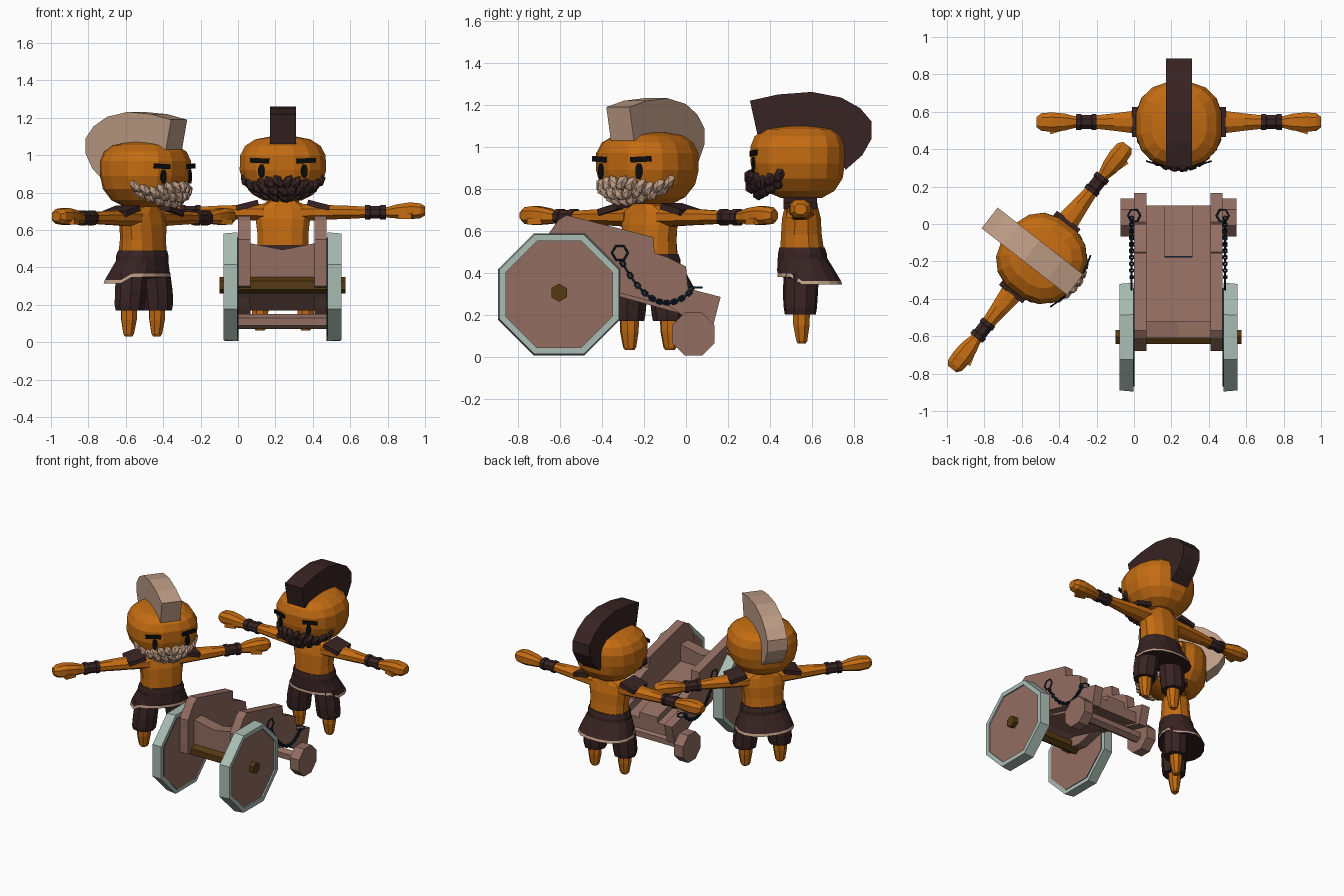
import bpy, bmesh
from math import sin, cos, pi, radians
from mathutils import Matrix, Vector

if "Cube" in bpy.data.objects:
    bpy.data.objects.remove(bpy.data.objects["Cube"])


def material(name, r, g, b):
    m = bpy.data.materials.new(name)
    m.use_nodes = True
    m.diffuse_color = (r, g, b, 1)
    m.node_tree.nodes["Principled BSDF"].inputs["Base Color"].default_value = (r, g, b, 1)
    return m


skin = material("orange skin", .55, .15, .006)
dark = material("dark hair and cloth", .04, .017, .017)
pale = material("pale hair and trim", .52, .34, .24)
black = material("black", .004, .004, .005)
wood = material("dusty wood", .29, .155, .12)
rim = material("pale metal", .40, .51, .46)
axle_wood = material("dark axle wood", .09, .042, .006)
iron = material("blue iron", .006, .018, .04)


def finish(name, bm, mats, M):
    bmesh.ops.recalc_face_normals(bm, faces=bm.faces)
    me = bpy.data.meshes.new(name)
    bm.to_mesh(me)
    bm.free()
    for m in mats:
        me.materials.append(m)
    ob = bpy.data.objects.new(name, me)
    ob.matrix_world = M
    bpy.context.collection.objects.link(ob)
    return ob


def spow(v, p):
    return (1 if v >= 0 else -1) * abs(v) ** (2 / p)


# Rings (position, radius a, radius b, centre a, centre b) joined along an axis
def loft(name, rings, n, mats, M, axis="z", p=2, colour=lambda i: 0, tweak=None):
    bm = bmesh.new()
    loops = []
    for k, (t, ra, rb, ca, cb) in enumerate(rings):
        loop = []
        for i in range(n):
            a = 2 * pi * (i + .5) / n
            u, v = ca + ra * spow(cos(a), p), cb + rb * spow(sin(a), p)
            co = Vector((u, v, t) if axis == "z" else (t, u, v))
            if tweak:
                tweak(k, co)
            loop.append(bm.verts.new(co))
        loops.append(loop)
    for k in range(len(loops) - 1):
        for i in range(n):
            j = (i + 1) % n
            f = bm.faces.new((loops[k][i], loops[k][j], loops[k + 1][j], loops[k + 1][i]))
            f.material_index = colour(k)
    bm.faces.new(loops[0]).material_index = colour(-1)
    bm.faces.new(loops[-1]).material_index = colour(len(loops))
    return finish(name, bm, mats, M)


# Outline in y, z extruded along x
def prism(name, outline, x0, x1, mat, M=Matrix()):
    bm = bmesh.new()
    a = [bm.verts.new((x0, y, z)) for y, z in outline]
    b = [bm.verts.new((x1, y, z)) for y, z in outline]
    bm.faces.new(a)
    bm.faces.new(b)
    for i in range(len(a)):
        j = (i + 1) % len(a)
        bm.faces.new((a[i], a[j], b[j], b[i]))
    return finish(name, bm, [mat], M)


def box(name, size, loc, rot, mat, M):
    bm = bmesh.new()
    bmesh.ops.create_cube(bm, size=1, matrix=Matrix.Diagonal((*size, 1)))
    local = Matrix.Translation(loc) @ rot
    return finish(name, bm, [mat], M @ local)


def beard(name, mat, M):
    bm = bmesh.new()
    # rows: reach, height, side lift, tuft count, spread
    for reach, z, lift, n, spread in ((.85, .782, .05, 9, 62), (1, .812, .055, 11, 66),
                                      (1.03, .857, -.015, 6, 30)):
        for i in range(n):
            s = 2 * i / (n - 1) - 1
            a = radians(spread) * s
            pos = Vector((.215 * reach * sin(a), -.228 * reach * cos(a), z + lift * s * s))
            tilt = Matrix.Rotation(a, 4, 'Z') @ Matrix.Rotation(.6 if s > 0 else -.6, 4, 'Y')
            bmesh.ops.create_icosphere(bm, subdivisions=1, radius=1, matrix=Matrix.Translation(pos)
                                       @ tilt @ Matrix.Diagonal((.028, .032, .045, 1)))
    finish(name, bm, [mat], M)


def lift_front(k, co):
    if k >= 2 and co.y < -.02:
        co.z += .035


def warrior(who, hair, M):
    loft(who + "_head", [(.757, .10, .10, 0, .01), (.79, .165, .17, 0, 0), (.85, .215, .215, 0, -.005),
                         (.92, .235, .228, 0, -.007), (1, .232, .23, 0, -.007), (1.05, .205, .212, 0, -.005),
                         (1.085, .15, .165, 0, 0), (1.1, .07, .08, 0, 0)], 16, [skin], M, p=2.4)
    prism(who + "_crest", [(-.2, 1.06), (-.235, 1.22), (-.1, 1.25), (.06, 1.262), (.2, 1.235), (.29, 1.185),
                           (.345, 1.12), (.345, 1.04), (.3, .96), (.22, .89), (.2, .95), (.18, 1.03),
                           (0, 1.08)], -.07, .07, hair, M)
    beard(who + "_beard", hair, M)
    loft(who + "_torso", [(.48, .14, .11, 0, .015), (.58, .14, .10, 0, .01), (.66, .15, .095, 0, .01),
                          (.72, .15, .08, 0, .01), (.75, .09, .075, 0, .01), (.79, .08, .075, 0, .01)],
         12, [skin], M, p=2.4)
    loft(who + "_belt", [(.44, .155, .122, 0, .015), (.49, .155, .12, 0, .015), (.52, .145, .112, 0, .013)],
         12, [dark], M, p=2.3)
    loft(who + "_skirt", [(.47, .155, .12, 0, .015), (.41, .178, .14, 0, .032), (.362, .195, .153, 0, .048),
                          (.345, .2, .157, 0, .05)], 16, [dark, pale], M, p=2.3,
         colour=lambda i: 1 if i == 2 else 0, tweak=lift_front)
    for s, side in ((1, "left_"), (-1, "right_")):
        label = who + "_" + side
        loft(label + "arm", [(s * x, a, b, .005, z) for x, a, b, z in
                             ((.1, .075, .05, .695), (.24, .065, .042, .695), (.35, .05, .038, .695),
                              (.45, .038, .032, .695), (.58, .034, .03, .695))], 8, [skin], M, "x")
        loft(label + "wristband", [(s * x, r, r * .92, .005, .695) for x, r in
                                   ((.44, .045), (.465, .047), (.468, .04), (.52, .04), (.523, .047),
                                    (.55, .045))], 8, [dark], M, "x")
        loft(label + "hand", [(s * .56, .034, .03, .005, .695), (s * .61, .048, .04, .005, .7),
                              (s * .68, .055, .048, .005, .703), (s * .735, .05, .042, .005, .703),
                              (s * .76, .03, .026, .005, .703)], 8, [skin], M, "x", p=2.6)
        box(label + "thumb", (.075, .03, .03), (s * .655, -.035, .675),
            Matrix.Rotation(-s * .3, 4, 'Z'), skin, M)
        box(label + "shoulder_pad", (.12, .16, .03), (s * .19, .005, .733),
            Matrix.Rotation(s * .25, 4, 'Y'), dark, M)
        loft(label + "trouser", [(.4, .085, .085, s * .1, .01), (.3, .085, .085, s * .115, .005),
                                 (.23, .085, .08, s * .122, .005), (.2, .078, .075, s * .122, .005)],
             9, [dark], M)
        loft(label + "foot", [(.24, .05, .045, s * .122, .01), (.15, .047, .042, s * .122, .01),
                              (.075, .034, .028, s * .122, .012), (.062, .024, .02, s * .122, .012)],
             8, [skin], M)
        # painted face plates
        turn = Matrix.Rotation(s * .28, 4, 'Z')
        eye = loft(label + "eye", [(-.004, .018, .04, 0, 0), (.004, .018, .04, 0, 0)], 8, [black], M)
        eye.matrix_world = M @ Matrix.Translation((s * .115, -.22, .915)) @ turn @ Matrix.Rotation(pi / 2, 4, 'X')
        box(label + "brow", (.105, .009, .026), (s * .125, -.218, .971),
            turn @ Matrix.Rotation(s * -.05, 4, 'Y'), black, M)


warrior("young_warrior", dark, Matrix.Translation((.24, .54, 0)))
warrior("old_warrior", pale, Matrix.Translation((-.5, -.18, -.03)) @ Matrix.Rotation(radians(52), 4, 'Z'))

# Gun carriage body
mid = .2375
for s, side in ((1, "left_"), (-1, "right_")):
    prism(side + "carriage_side", [(-.68, .3), (-.68, .55), (-.61, .65), (-.57, .675), (-.155, .57), (-.15, .495),
                                   (-.09, .475), (0, .43), (.01, .325), (.165, .285), (.13, .15), (0, .185),
                                   (-.08, .24), (-.34, .31), (-.5, .27)],
          mid + s * .172, mid + s * .237, wood)
    # Front wheel: recessed wooden disc in a raised metal rim
    x = mid + s * .24
    loft(side + "front_wheel", [(x + s * t, r, r, -.605, .297) for t, r in
                                ((.012, .275), (0, .275), (0, .315), (.075, .308), (.075, .275), (.065, .275))],
         8, [rim, wood], Matrix(), "x", colour=lambda i: 1 if i in (-1, 6) else 0)
    loft(side + "wheel_inner_band", [(x + s * t, .285, .285, -.605, .297) for t in (-.004, .004)],
         8, [iron, wood], Matrix(), "x", colour=lambda i: 0 if i == 0 else 1)
    loft(side + "rear_wheel", [(mid + s * t, .11, .11, .035, .108) for t in (.235, .31)],
         8, [wood], Matrix(), "x")
prism("carriage_floor", [(-.58, .42), (-.58, .36), (.1, .17), (.1, .25)], mid - .175, mid + .175, wood)
prism("carriage_front", [(-.175, .35), (-.175, .53), (0, .495), (.175, .53), (.175, .35)], -.61, -.52, wood,
      Matrix.Translation((mid, 0, 0)) @ Matrix.Rotation(pi / 2, 4, 'Z'))
prism("aiming_wedge", [(-.17, .3), (-.17, .37), (.1, .29), (.1, .22)], mid - .075, mid + .075, wood)
box("wedge_plate", (.15, .008, .05), (mid, -.174, .345), Matrix(), iron, Matrix())
loft("front_axle", [(t, .043, .043, -.605, .305) for t in (-.1, .575)], 6, [axle_wood], Matrix(), "x")
loft("rear_axle", [(t, .04, .04, .035, .11) for t in (-.03, .505)], 6, [wood], Matrix(), "x")


# Hanging chains made of closed wire links
def link(curve, centre, u, v, n=6):
    sp = curve.splines.new('POLY')
    sp.points.add(n - 1)
    sp.use_cyclic_u = True
    for i, pt in enumerate(sp.points):
        a = 2 * pi * i / n
        pt.co = (*(centre + u * cos(a) + v * sin(a)), 1)


X, Y, Z = Vector((1, 0, 0)), Vector((0, 1, 0)), Vector((0, 0, 1))
for s, side in ((1, "left_"), (-1, "right_")):
    curve = bpy.data.curves.new(side + "chain", 'CURVE')
    curve.dimensions = '3D'
    curve.bevel_depth = .0055
    curve.bevel_resolution = 0
    curve.materials.append(iron)
    x = mid + s * .25

    def hang(t):
        return Vector((x, -.31 + .35 * t, .46 - .13 * t - .52 * t * (1 - t)))

    count = 20
    for i in range(count):
        t = (i + .5) / count
        along = (hang(t + .01) - hang(t - .01)).normalized()
        across = X if i % 2 else along.cross(X)
        link(curve, hang(t), along * .015, across * .01)
    link(curve, Vector((x, -.315, .495)), Y * .038, Z * .038)
    link(curve, Vector((mid + s * .237, .045, .33)), X * .033, Y * .036)
    bpy.context.collection.objects.link(bpy.data.objects.new(side + "chain", curve))
